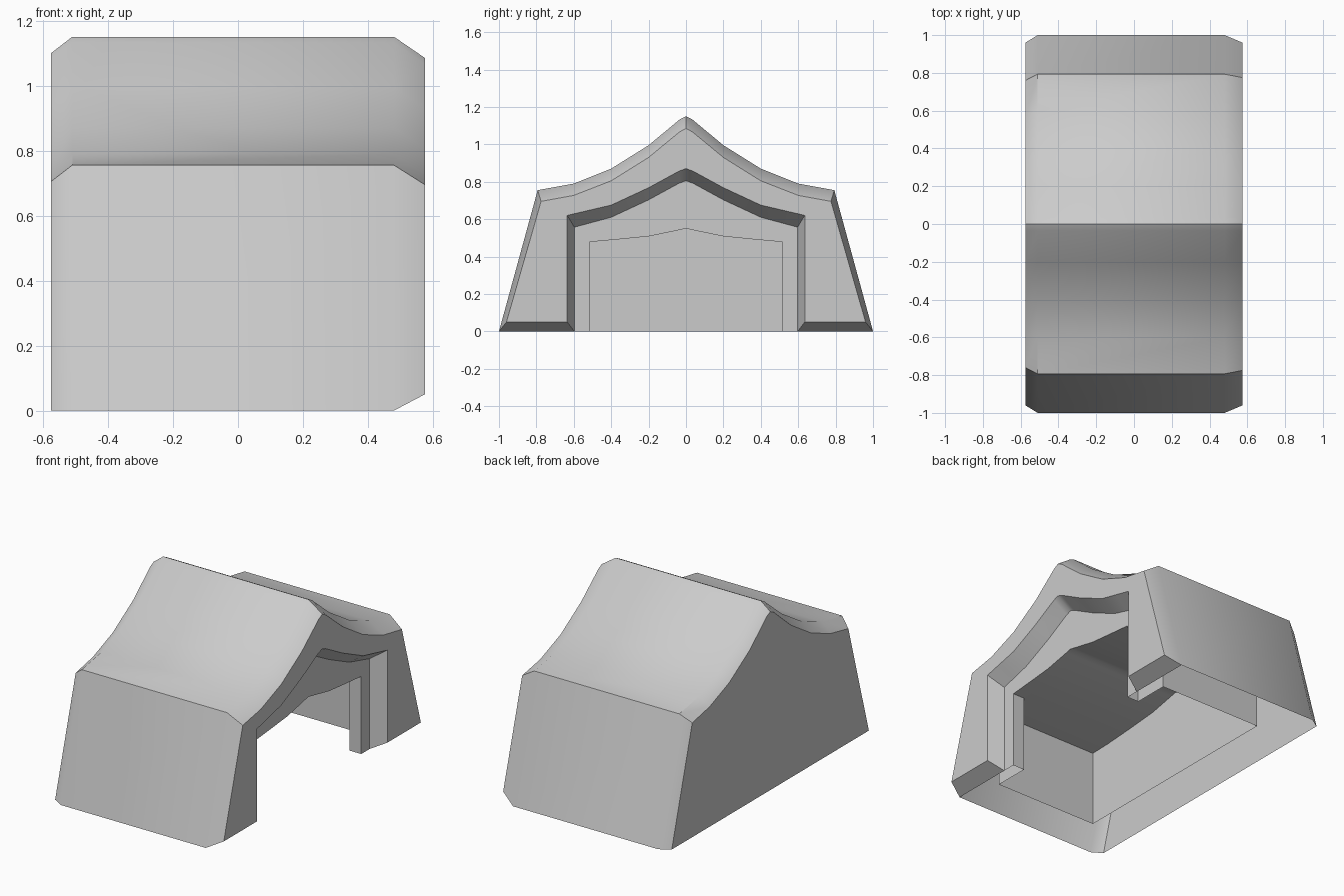
import bpy, bmesh

if "Cube" in bpy.data.objects:
    bpy.data.objects.remove(bpy.data.objects["Cube"])


def section(x, half):
    """Full cross-section at x from a half outline (foot to ridge), running -y to +y."""
    left = [(x, -y, z) for y, z in half]
    right = [(x, y, z) for y, z in reversed(half[:-1])]
    return left + right


def loft(name, sections, cap_first=False, cap_last=False, feet=None):
    bm = bmesh.new()
    rows = [[bm.verts.new(p) for p in s] for s in sections]
    for a, b in zip(rows, rows[1:]):
        for i in range(len(a) - 1):
            bm.faces.new((a[i], b[i], b[i + 1], a[i + 1]))
    if cap_first:
        bm.faces.new(rows[0])
    if cap_last:
        bm.faces.new(list(reversed(rows[-1])))
    if feet is not None:
        legs = rows[feet:feet + 4]
        bm.faces.new([r[0] for r in reversed(legs)])
        bm.faces.new([r[-1] for r in legs])
    mesh = bpy.data.meshes.new(name)
    bm.to_mesh(mesh)
    bm.free()
    obj = bpy.data.objects.new(name, mesh)
    bpy.context.collection.objects.link(obj)
    bpy.ops.object.select_all(action='DESELECT')
    obj.select_set(True)
    bpy.context.view_layer.objects.active = obj
    bpy.ops.object.shade_smooth_by_angle(angle=0.68)
    return obj


# Half outlines (y, z), from foot to ridge
outer = [(1, 0), (.793, .755), (.6, .79), (.4, .87), (.2, .995), (.035, 1.132), (0, 1.15)]
back_end = [(.96, 0), (.76, .705), (.59, .74), (.4, .815), (.2, .94), (.035, 1.082), (0, 1.10)]
front_end = [(.96, .05), (.775, .695), (.6, .727), (.4, .805), (.2, .93), (.035, 1.066), (0, 1.085)]
arch_outer = [(.635, .05), (.635, .62), (.52, .647), (.4, .675), (.2, .768), (.035, .858), (0, .87)]
arch_inner = [(.597, 0), (.597, .557), (.5, .583), (.4, .61), (.2, .703), (.035, .793), (0, .805)]
doorway = [(.515, 0), (.515, .478), (.45, .484), (.35, .493), (.2, .508), (.035, .542), (0, .55)]
cavity = [(.74, 0), (.74, .472), (.6, .476), (.4, .49), (.2, .508), (.035, .542), (0, .55)]

# Outer shell: bevelled blank end, roof and walls, bevelled arch with feet
loft("outer_shell", [
    section(-.575, back_end), section(-.51, outer), section(.48, outer),
    section(.575, front_end), section(.575, arch_outer), section(.48, arch_inner),
], cap_first=True, feet=2)

# Inner lining: door frame and wider hollow behind it, open underneath
loft("inner_lining", [
    section(.48, arch_inner), section(.48, doorway), section(.40, doorway),
    section(.40, cavity), section(-.31, cavity),
], cap_last=True)
